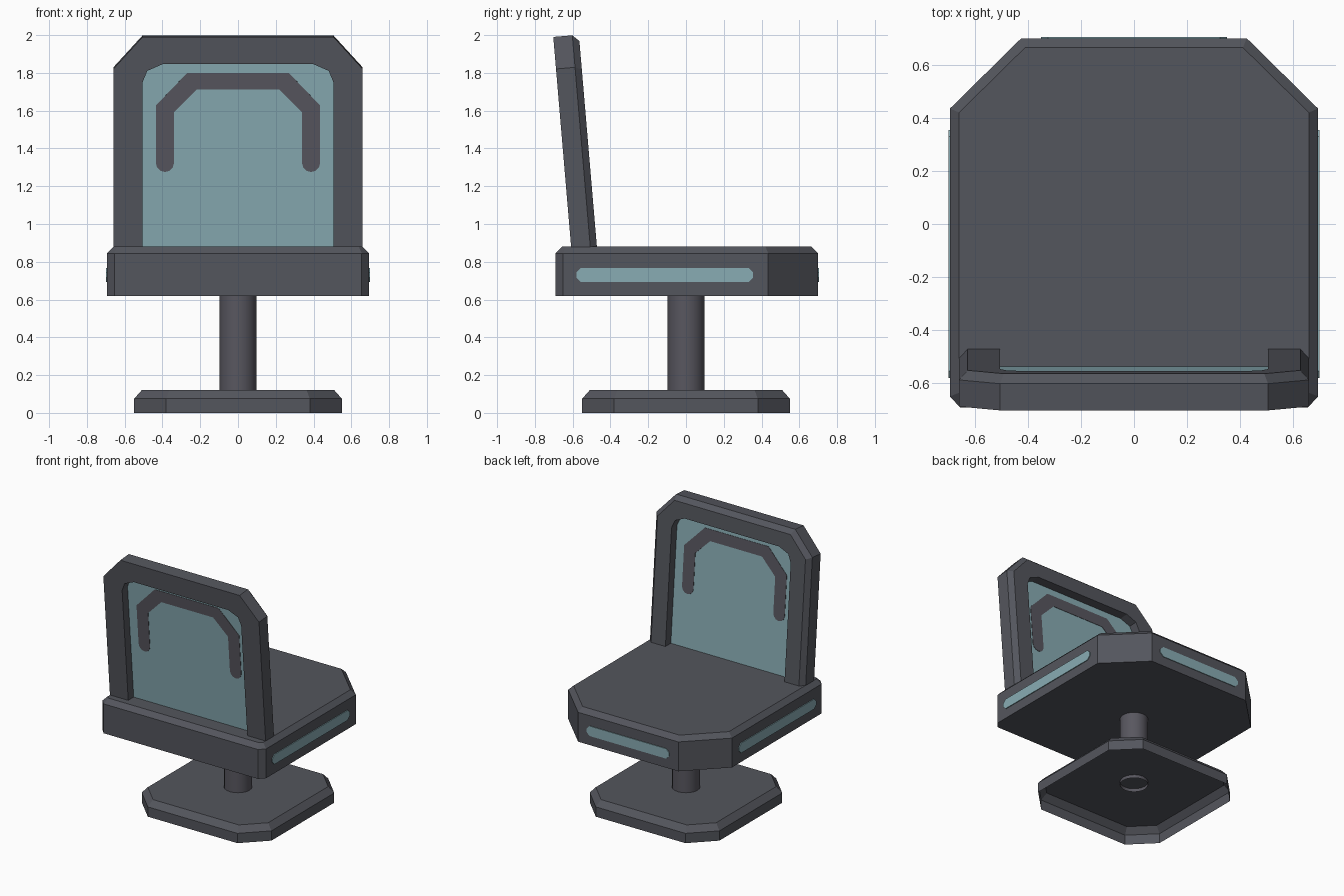
import bpy, math
from mathutils import Vector

if "Cube" in bpy.data.objects:
    bpy.data.objects.remove(bpy.data.objects["Cube"])


def material(name, rgb):
    m = bpy.data.materials.new(name)
    m.diffuse_color = (*rgb, 1)
    m.use_nodes = True
    m.node_tree.nodes["Principled BSDF"].inputs["Base Color"].default_value = m.diffuse_color
    return m


GREY = material("dark grey", (0.088, 0.092, 0.109))
POLE = material("warm grey", (0.098, 0.095, 0.115))
TEAL = material("pale teal", (0.25, 0.415, 0.455))


def loft(name, rings, mat, bottom=True, top=True):
    """Join counter-clockwise rings of equal length, with optional end caps."""
    n = len(rings[0])
    verts = [p for r in rings for p in r]
    faces = []
    for k in range(len(rings) - 1):
        for i in range(n):
            j = (i + 1) % n
            faces.append((k * n + i, k * n + j, (k + 1) * n + j, (k + 1) * n + i))
    if bottom:
        faces.append(tuple(reversed(range(n))))
    if top:
        faces.append(tuple(range((len(rings) - 1) * n, len(rings) * n)))
    me = bpy.data.meshes.new(name)
    me.from_pydata(verts, [], faces)
    me.materials.append(mat)
    ob = bpy.data.objects.new(name, me)
    bpy.context.collection.objects.link(ob)
    return ob


def mirror(half):
    """Right half, listed bottom to top, becomes a full counter-clockwise loop."""
    return half + [(-x, y) for x, y in reversed(half)]


def inset(loop, d):
    """Offset a convex counter-clockwise loop inwards by d."""
    out = []
    n = len(loop)
    for i in range(n):
        p, a, b = Vector(loop[i]), Vector(loop[i - 1]), Vector(loop[(i + 1) % n])
        e, f = (p - a).normalized(), (b - p).normalized()
        n1, n2 = Vector((-e.y, e.x)), Vector((-f.y, f.x))
        out.append(tuple(p + (n1 + n2) * d / (1 + n1.dot(n2))))
    return out


def flat(loop, z):
    return [(x, y, z) for x, y in loop]


# Base: open-bottomed chamfered foot
foot = mirror([(0.38, -0.55), (0.55, -0.38), (0.55, 0.38), (0.38, 0.55)])
loft("base", [flat(foot, 0), flat(foot, 0.075), flat(inset(foot, 0.04), 0.12)],
     GREY, bottom=False)

# Column: open tube
circle = [(0.098 * math.cos(math.tau * i / 20), 0.098 * math.sin(math.tau * i / 20))
          for i in range(20)]
column = loft("column", [flat(circle, 0.095), flat(circle, 0.625)], POLE,
              bottom=False, top=False)
for poly in column.data.polygons:
    poly.use_smooth = True

# Seat: bevelled slab with large chamfers at one end
slab = mirror([(0.655, -0.692), (0.694, -0.65), (0.694, 0.435), (0.425, 0.70)])
loft("seat", [flat(slab, 0.62), flat(slab, 0.845), flat(inset(slab, 0.035), 0.88)], GREY)


# Light strips on three sides of the seat
def strip_loop(a, b):
    c, z0, z1 = 0.025, 0.692, 0.768
    return [(a + c, z0), (b - c, z0), (b, z0 + c), (b, z1 - c),
            (b - c, z1), (a + c, z1), (a, z1 - c), (a, z0 + c)]


side = strip_loop(-0.58, 0.355)
loft("right_strip", [[(x, y, z) for y, z in side] for x in (0.692, 0.70)], TEAL)
loft("left_strip", [[(x, y, z) for y, z in reversed(side)] for x in (-0.692, -0.70)], TEAL)
end = strip_loop(-0.35, 0.35)
loft("end_strip", [[(x, y, z) for x, z in reversed(end)] for y in (0.697, 0.705)], TEAL)

# Backrest: leaning plane, v runs up it and w runs through its thickness
LEAN = math.atan(0.085)
S, C = math.sin(LEAN), math.cos(LEAN)


def lean(loop, w):
    return [(x, -0.54 - v * S + w * C, 0.88 + v * C + w * S) for x, v in loop]


def slice_through(name, loop, half, mat):
    return loft(name, [lean(loop, half), lean(loop, -half)], mat)


# Horseshoe frame, chamfered on the outer edge facing the sitter
opening = [(0.505, -0.03), (0.505, 0.88), (0.48, 0.94), (0.40, 0.975)]


def horseshoe(d):
    outer = [(0.66 - d, -0.03), (0.66 - d, 0.95 - d * 0.42), (0.505 - d * 0.42, 1.12 - d)]
    return mirror(outer) + [(x, v) for x, v in reversed(mirror(opening))]


loft("back_frame", [lean(horseshoe(0.033), 0.068), lean(horseshoe(0), 0.033),
                    lean(horseshoe(0), -0.068)], GREY)

# Panel filling the frame
slice_through("back_panel", mirror(opening), 0.002, TEAL)

# Painted arch, showing on both faces of the panel
tip = [(0.387 + 0.048 * math.cos(a), 0.445 + 0.048 * math.sin(a))
       for a in [math.pi + math.pi * i / 6 for i in range(7)]]
half = [(0.22, 0.835), (0.339, 0.715)] + tip + [(0.435, 0.75), (0.27, 0.922)]
slice_through("back_arch", mirror(half), 0.0045, POLE)
